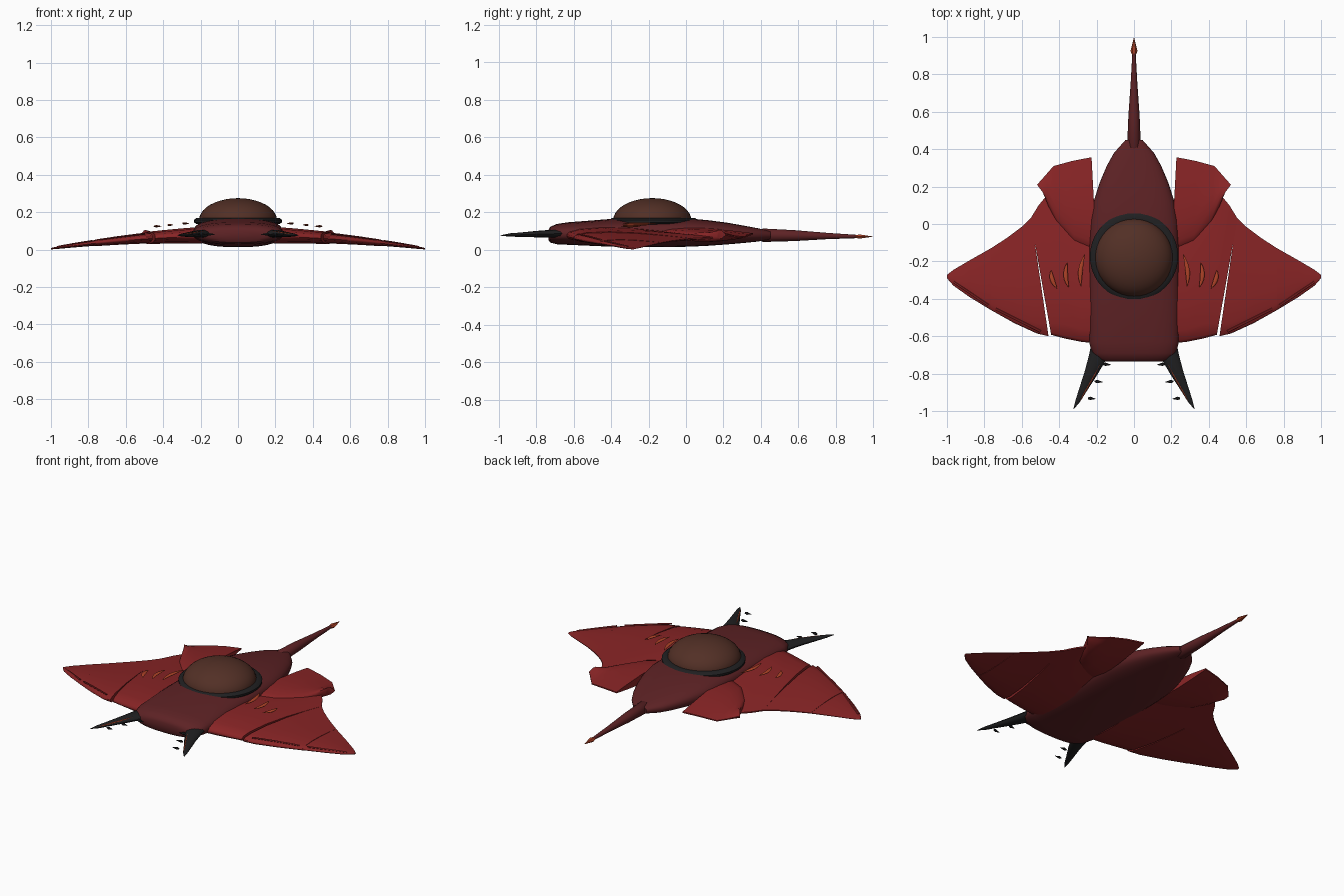
import bpy, bmesh, math
from mathutils import Vector

if "Cube" in bpy.data.objects:
    bpy.data.objects.remove(bpy.data.objects["Cube"])


def material(name, rgb):
    m = bpy.data.materials.new(name)
    m.use_nodes = True
    m.diffuse_color = (*rgb, 1)
    bsdf = m.node_tree.nodes["Principled BSDF"]
    bsdf.inputs["Base Color"].default_value = (*rgb, 1)
    bsdf.inputs["Roughness"].default_value = 0.6
    return m


RED = material("wing red", (0.25, 0.018, 0.019))
MAROON = material("hull maroon", (0.11, 0.016, 0.018))
BROWN = material("canopy brown", (0.085, 0.029, 0.019))
BLACK = material("trim black", (0.014, 0.014, 0.015))
ORANGE = material("glow orange", (0.42, 0.055, 0.02))


def loft(name, rings, mat, mirror=False, angle=40):
    """Skin a list of closed point rings and cap both ends."""
    bm = bmesh.new()
    loops = [[bm.verts.new(p) for p in ring] for ring in rings]
    for a, b in zip(loops, loops[1:]):
        for i in range(len(a)):
            j = (i + 1) % len(a)
            bm.faces.new((a[i], a[j], b[j], b[i]))
    bm.faces.new(loops[0])
    bm.faces.new(loops[-1])
    bmesh.ops.recalc_face_normals(bm, faces=bm.faces)
    mesh = bpy.data.meshes.new(name)
    bm.to_mesh(mesh)
    bm.free()
    mesh.materials.append(mat)
    obj = bpy.data.objects.new(name, mesh)
    bpy.context.collection.objects.link(obj)
    if mirror:
        mod = obj.modifiers.new("mirror", "MIRROR")
        mod.use_mirror_merge = False
    bpy.ops.object.select_all(action="DESELECT")
    obj.select_set(True)
    bpy.context.view_layer.objects.active = obj
    bpy.ops.object.shade_smooth_by_angle(angle=math.radians(angle))
    return obj


def tube(name, stations, mat, mirror=False, sides=12, power=2.0):
    """Stations are (x, y, z, half width, half height) along a level path."""
    rings = []
    for i, (x, y, z, w, h) in enumerate(stations):
        a = stations[max(i - 1, 0)]
        b = stations[min(i + 1, len(stations) - 1)]
        t = Vector((b[0] - a[0], b[1] - a[1], 0)).normalized()
        side = Vector((-t.y, t.x, 0))
        ring = []
        for k in range(sides):
            c, s = math.cos(math.tau * k / sides), math.sin(math.tau * k / sides)
            u = math.copysign(abs(c) ** (2 / power), c) * w
            v = math.copysign(abs(s) ** (2 / power), s) * h
            ring.append(Vector((x, y, z + v)) + side * u)
        rings.append(ring)
    return loft(name, rings, mat, mirror)


def revolve(name, profile, centre_y, mat, sides=40):
    rings = [[(r * math.cos(math.tau * k / sides), centre_y + r * math.sin(math.tau * k / sides), z)
              for k in range(sides)] for r, z in profile]
    return loft(name, rings, mat)


# Wing surface: drooping mid plane with a thickness that fades to the tip
def mid_z(x):
    return 0.08 - 0.075 * x * x


def half_thick(x):
    return 0.047 * max(1 - x, 0) ** 0.8 + 0.005


FOIL = [(0, 0.15), (0.02, 0.45), (0.1, 0.78), (0.3, 1), (0.55, 0.88), (0.8, 0.5), (1, 0.12)]


def wing_panel(name, stations, thick=1.0, lift=None):
    """Stations are (front x, front y, rear x, rear y)."""
    rings = []
    for n, (fx, fy, rx, ry) in enumerate(stations):
        up, low = [], []
        for t, f in FOIL:
            x, y = fx + (rx - fx) * t, fy + (ry - fy) * t
            z = mid_z(x) + (lift[n] if lift else 0)
            h = half_thick(x) * f * thick
            up.append((x, y, z + h))
            low.append((x, y, max(z - h, 0)))
        rings.append(up + low[::-1])
    return loft(name, rings, RED, mirror=True, angle=50)


# Hull and tail
tube("hull", [(0, -0.735, 0.078, 0.15, 0.025), (0, -0.725, 0.08, 0.19, 0.042),
              (0, -0.69, 0.083, 0.225, 0.054), (0, -0.63, 0.086, 0.24, 0.06),
              (0, -0.4, 0.09, 0.242, 0.074), (0, -0.15, 0.091, 0.24, 0.078),
              (0, 0.02, 0.091, 0.234, 0.075), (0, 0.12, 0.089, 0.216, 0.068),
              (0, 0.22, 0.086, 0.184, 0.058), (0, 0.31, 0.082, 0.146, 0.046),
              (0, 0.38, 0.079, 0.107, 0.036), (0, 0.45, 0.077, 0.045, 0.022)],
     MAROON, sides=32, power=2.5)
tube("tail", [(0, 0.395, 0.077, 0.026, 0.026), (0, 0.41, 0.077, 0.037, 0.036),
              (0, 0.58, 0.075, 0.03, 0.029), (0, 0.75, 0.073, 0.018, 0.017),
              (0, 0.93, 0.07, 0.008, 0.008)], MAROON)
tube("tail_tip", [(0, 0.89, 0.07, 0.005, 0.005), (0, 0.925, 0.07, 0.019, 0.013),
                  (0, 0.995, 0.07, 0.001, 0.001)], ORANGE, sides=6)

# Canopy dome and its collar
steps = 10
revolve("canopy", [(0.208 * math.cos(a), 0.158 + 0.117 * math.sin(a))
                   for a in (math.radians(89 * i / steps) for i in range(steps + 1))], -0.18, BROWN)
revolve("canopy_collar", [(0.2, 0.135), (0.222, 0.136), (0.235, 0.146), (0.236, 0.158),
                          (0.224, 0.168), (0.204, 0.17)], -0.173, BLACK)

# Wing panels, each a little thinner than the one inboard so the seams read
wing_panel("wing_inner", [(0.19, -0.64, 0.19, 0.0), (0.28, -0.63, 0.28, 0.04),
                          (0.37, -0.612, 0.46, 0.16), (0.415, -0.6, 0.51, 0.1),
                          (0.443, -0.592, 0.553, 0.03)])
wing_panel("wing_middle", [(0.457, -0.6, 0.55, 0.035), (0.52, -0.585, 0.6, -0.015),
                           (0.64, -0.53, 0.68, -0.075), (0.765, -0.46, 0.765, -0.13)], 0.9)
wing_panel("wing_outer", [(0.76, -0.463, 0.76, -0.127), (0.88, -0.39, 0.88, -0.195),
                          (0.965, -0.33, 0.965, -0.245), (1.0, -0.29, 1.0, -0.272)], 0.78)

# Rear flaps with an upturned outer edge
wing_panel("rear_flap", [(0.2, -0.15, 0.227, 0.357), (0.32, -0.1, 0.33, 0.337),
                         (0.41, 0.0, 0.43, 0.31), (0.46, 0.1, 0.465, 0.27),
                         (0.485, 0.165, 0.518, 0.21)], 0.75, (0.008, 0.006, 0.0, 0.006, 0.02))

# Slats along the leading edges
for name, a, b in (("slat_inner", (0.5, -0.575), (0.74, -0.455)),
                   ("slat_outer", (0.78, -0.435), (0.965, -0.31))):
    path = []
    for i in range(6):
        t = i / 5
        x, y = a[0] + (b[0] - a[0]) * t, a[1] + (b[1] - a[1]) * t
        path.append((x, y, mid_z(x) + half_thick(x) * 0.7, 0.007, 0.004))
    tube(name, path, RED, mirror=True, sides=6)

# Glowing crescent gills above the wing roots
for n, (top, bulge, end, z) in enumerate((((0.262, -0.16), (0.3, -0.25), (0.282, -0.335), 0.14),
                                          ((0.357, -0.205), (0.378, -0.28), (0.348, -0.34), 0.132),
                                          ((0.442, -0.245), (0.448, -0.3), (0.41, -0.345), 0.125))):
    path = []
    for i in range(9):
        t = i / 8
        x, y = ((1 - t) ** 2 * top[k] + 2 * t * (1 - t) * bulge[k] + t * t * end[k] for k in (0, 1))
        path.append((x, y, z, 0.001 + 0.011 * math.sin(math.pi * t), 0.001 + 0.005 * math.sin(math.pi * t)))
    tube(f"gill_{n + 1}", path, ORANGE, mirror=True, sides=8)

# Front claws, with a bright inner stripe and barbs
tube("claw", [(0.175, -0.64, 0.085, 0.052, 0.022), (0.198, -0.72, 0.085, 0.046, 0.021),
              (0.232, -0.8, 0.083, 0.034, 0.017), (0.27, -0.88, 0.08, 0.022, 0.012),
              (0.3, -0.945, 0.078, 0.013, 0.008), (0.323, -0.99, 0.076, 0.001, 0.001)],
     BLACK, mirror=True)
tube("claw_stripe", [(0.17, -0.72, 0.097, 0.004, 0.004), (0.21, -0.805, 0.093, 0.004, 0.004),
                     (0.255, -0.885, 0.087, 0.004, 0.004), (0.29, -0.945, 0.081, 0.003, 0.003)],
     ORANGE, mirror=True, sides=6)
for n, (x, y) in enumerate(((0.165, -0.75), (0.21, -0.842), (0.247, -0.932))):
    tube(f"claw_barb_{n + 1}", [(x, y, 0.082, 0.004, 0.004), (x - 0.012, y, 0.082, 0.009, 0.008),
                                (x - 0.042, y - 0.003, 0.082, 0.001, 0.001)], BLACK, mirror=True, sides=6)
